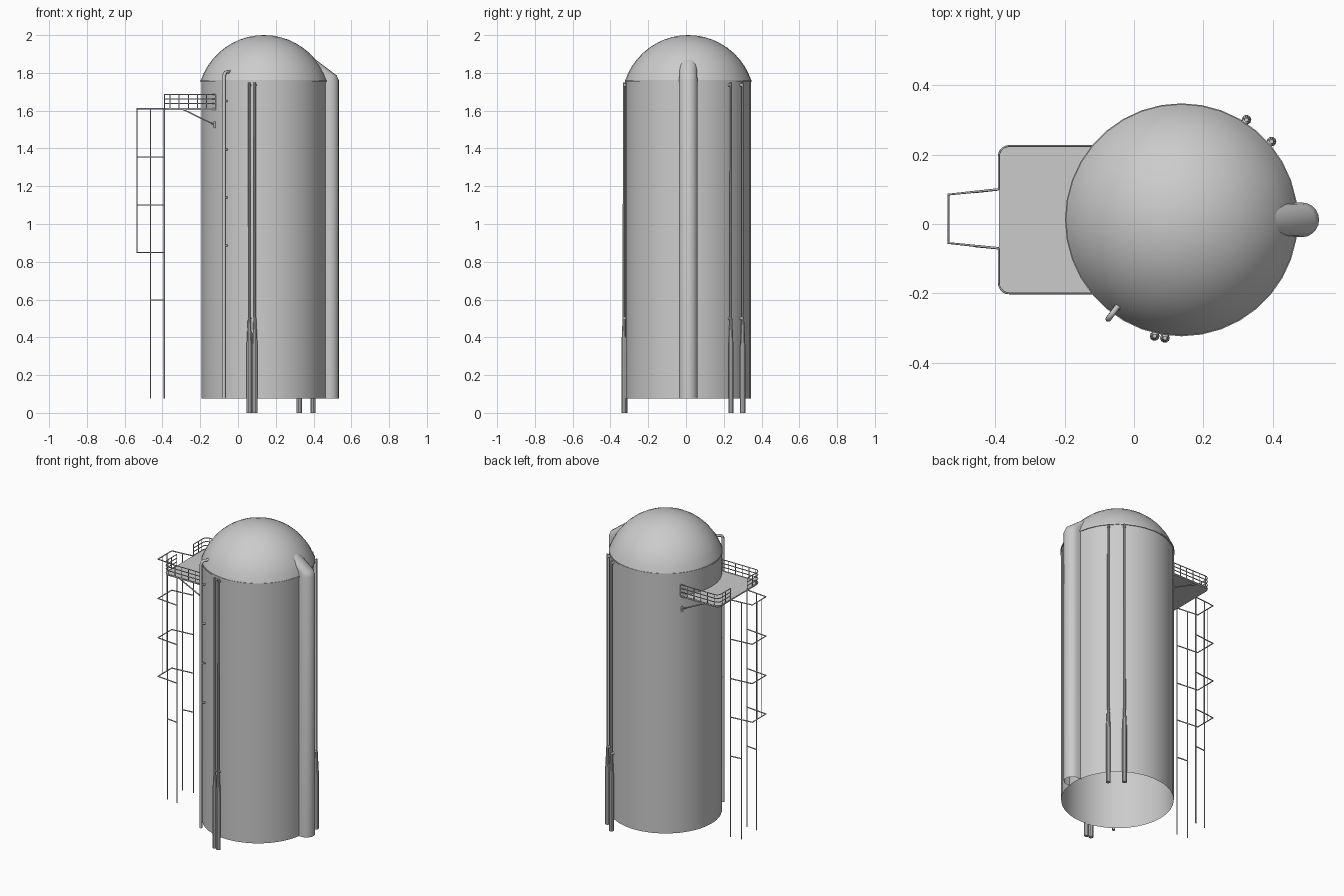
import bpy, bmesh
from math import sin, cos, pi, radians, sqrt, asin, atan2
from mathutils import Vector

cube = bpy.data.objects.get("Cube")
if cube:
    bpy.data.objects.remove(cube)

steel = bpy.data.materials.new("light_grey_steel")
steel.use_nodes = True
grey = (0.6, 0.6, 0.6, 1)
steel.diffuse_color = grey
steel.node_tree.nodes["Principled BSDF"].inputs["Base Color"].default_value = grey

CX, CY, R = 0.137, 0.012, 0.331       # silo axis and radius
BASE, EAVE, DECK = 0.075, 1.76, 1.61


def finish(name, bm, smooth=True):
    bmesh.ops.recalc_face_normals(bm, faces=bm.faces)
    mesh = bpy.data.meshes.new(name)
    bm.to_mesh(mesh)
    bm.free()
    mesh.materials.append(steel)
    obj = bpy.data.objects.new(name, mesh)
    bpy.context.collection.objects.link(obj)
    if smooth:
        bpy.ops.object.select_all(action='DESELECT')
        obj.select_set(True)
        bpy.context.view_layer.objects.active = obj
        bpy.ops.object.shade_smooth_by_angle(angle=radians(35))
    return obj


def lathe(name, profile, x, y, sides):
    """Revolve (radius, height) pairs around a vertical axis."""
    bm = bmesh.new()
    verts = [bm.verts.new((x + r, y, z)) for r, z in profile]
    edges = [bm.edges.new(pair) for pair in zip(verts, verts[1:])]
    bmesh.ops.spin(bm, geom=verts + edges, cent=(x, y, 0), axis=(0, 0, 1),
                   angle=2 * pi, steps=sides)
    bmesh.ops.remove_doubles(bm, verts=bm.verts, dist=0.0002)
    return finish(name, bm)


def tubes(name, paths, radius, closed=False):
    """Thin round bars along a set of paths."""
    curve = bpy.data.curves.new(name, 'CURVE')
    curve.dimensions = '3D'
    curve.bevel_depth = radius
    curve.bevel_resolution = 1
    curve.use_fill_caps = True
    for path in paths:
        spline = curve.splines.new('POLY')
        spline.points.add(len(path) - 1)
        for point, co in zip(spline.points, path):
            point.co = (*co, 1)
        spline.use_smooth = True
    curve.materials.append(steel)
    obj = bpy.data.objects.new(name, curve)
    bpy.context.collection.objects.link(obj)
    return obj


def corner(x, y, sign, r=0.03, steps=5):
    """Rounded outer deck corner, running from the side to the ladder edge."""
    return [(x + r - r * sin(a), y - sign * (r - r * cos(a)))
            for a in (pi / 2 * i / steps for i in range(steps + 1))]


# Silo shell, open underneath
lathe("silo_wall", [(R, BASE), (R, EAVE)], CX, CY, 36)

# Spherical dome and its rim
rim = R + 0.003
rise = 2 - EAVE
ball = (rim ** 2 + rise ** 2) / (2 * rise)
half = asin(rim / ball)
lathe("dome", [(ball * sin(half * i / 10), 2 - ball + ball * cos(half * i / 10))
               for i in range(11)], CX, CY, 36)
lathe("dome_rim", [(R, 1.753), (R + 0.005, 1.753), (R + 0.005, 1.762), (R, 1.762)],
      CX, CY, 36)

# Chute: U-shaped duct on the wall, bending into the dome
bm = bmesh.new()
rings = []
for z, shift, r in [(BASE, 0, 0.05), (EAVE, 0, 0.05), (1.787, -0.008, 0.046),
                    (1.907, -0.168, 0.046)]:
    arc = [(r * cos(a), r * sin(a)) for a in (pi * (i / 10 - 0.5) for i in range(11))]
    section = [(-0.03, -r)] + arc + [(-0.03, r)]
    rings.append([bm.verts.new((0.484 + shift + x, CY + y, z)) for x, y in section])
for low, high in zip(rings, rings[1:]):
    for i in range(len(low) - 1):
        bm.faces.new((low[i], low[i + 1], high[i + 1], high[i]))
finish("chute", bm)

# Service pipes with thick tapered feet, two in front and two behind
for name, angle in [("front_pipe_a", -103), ("front_pipe_b", -98),
                    ("back_pipe_a", 57), ("back_pipe_b", 41)]:
    a = radians(angle)
    px, py = CX + 0.344 * cos(a), CY + 0.344 * sin(a)
    lathe(name, [(0, 0), (0.014, 0), (0.014, 0.36), (0.007, 0.51), (0.006, 1.75),
                 (0, 1.75)], px, py, 10)
    tubes(name + "_clamps", [[(px, py, z), (CX + R * cos(a), CY + R * sin(a), z)]
                             for z in (0.5, 1.735)], 0.009)

# Vent pipe with an elbow over the eave
vx, vy = -0.074, -0.274
inward = Vector((CX - vx, CY - vy, 0)).normalized()
foot = Vector((vx, vy, 0))
bend = [foot + inward * 0.025 * (1 - cos(t)) + Vector((0, 0, 1.78 + 0.025 * sin(t)))
        for t in (pi / 2 * i / 5 for i in range(6))]
end = foot + inward * 0.05 + Vector((0, 0, 1.805))
tubes("vent_pipe", [[foot + Vector((0, 0, BASE))] + bend + [end]], 0.009)
tubes("vent_nozzle", [[end - inward * 0.008, end + inward * 0.008]], 0.012)
tubes("vent_brackets", [[foot + Vector((0, 0, z)), foot + inward * 0.03 + Vector((0, 0, z))]
                        for z in (0.885, 1.14, 1.395, 1.65)], 0.006)

# Deck with rounded outer corners, hugging the wall
X0, Y0, Y1 = -0.39, -0.2, 0.225
a0, a1 = (pi - asin((y - CY) / R) for y in (Y1, Y0))
wall = [(CX + R * cos(a), CY + R * sin(a))
        for a in (a1 + (a0 - a1) * i / 12 for i in range(13))]
outline = wall + corner(X0, Y1, 1) + corner(X0, Y0, -1)[::-1]
bm = bmesh.new()
deck = bm.faces.new([bm.verts.new((x, y, DECK - 0.006)) for x, y in outline])
extruded = bmesh.ops.extrude_face_region(bm, geom=[deck])
bmesh.ops.translate(bm, vec=(0, 0, 0.008),
                    verts=[v for v in extruded["geom"] if isinstance(v, bmesh.types.BMVert)])
bm.faces.new([v for v in deck.verts]) if not deck.is_valid else None
finish("deck", bm, False)

# Railings on both sides, leaving a gap for the ladder
for name, y, sign, gap in [("front_railing", Y0, -1, -0.07), ("back_railing", Y1, 1, 0.1)]:
    line = [(-0.118, y)] + corner(X0, y, sign) + [(X0, gap)]
    bars = [[(px, py, z) for px, py in line] for z in (1.613, 1.637, 1.661, 1.685)]
    posts = [(-0.118 - 0.0484 * i, y) for i in range(6)]
    posts += [(X0, y - sign * 0.04), (X0, (y + gap) / 2 - sign * 0.01), (X0, gap)]
    bars += [[(px, py, DECK), (px, py, 1.685)] for px, py in posts]
    tubes(name, bars, 0.0028)

# Diagonal deck braces with wall plates
braces, plates = [], []
for y in (Y0 + 0.008, Y1 - 0.008):
    wx = CX - sqrt(R ** 2 - (y - CY) ** 2)
    braces.append([(-0.29, y, DECK - 0.004), (wx, y, 1.525)])
    plates.append([(wx, y, 1.508), (wx, y, 1.542)])
tubes("deck_braces", braces, 0.004)
tubes("brace_plates", plates, 0.006)

# Ladder cage: four long rails, two guard bars, hoops and low ties
XM, XO = -0.463, -0.535
rails = [[(x, y, BASE), (x, y, DECK)]
         for x, y in ((X0, 0.1), (X0, -0.07), (XM, 0.092), (XM, -0.063))]
tubes("ladder_rails", rails, 0.0035)
tubes("cage_guard_bars", [[(XO, y, 0.85), (XO, y, DECK)] for y in (0.037, -0.005)], 0.002)
tubes("cage_hoops", [[(X0, 0.1, z), (XO, 0.085, z), (XO, -0.055, z), (X0, -0.07, z)]
                     for z in (0.85, 1.1, 1.355, DECK)], 0.0035)
tubes("ladder_ties", [[(X0, 0.1, 0.597), (XM, 0.092, 0.597)],
                      [(X0, -0.07, 0.597), (XM, -0.063, 0.597)]], 0.0035)
